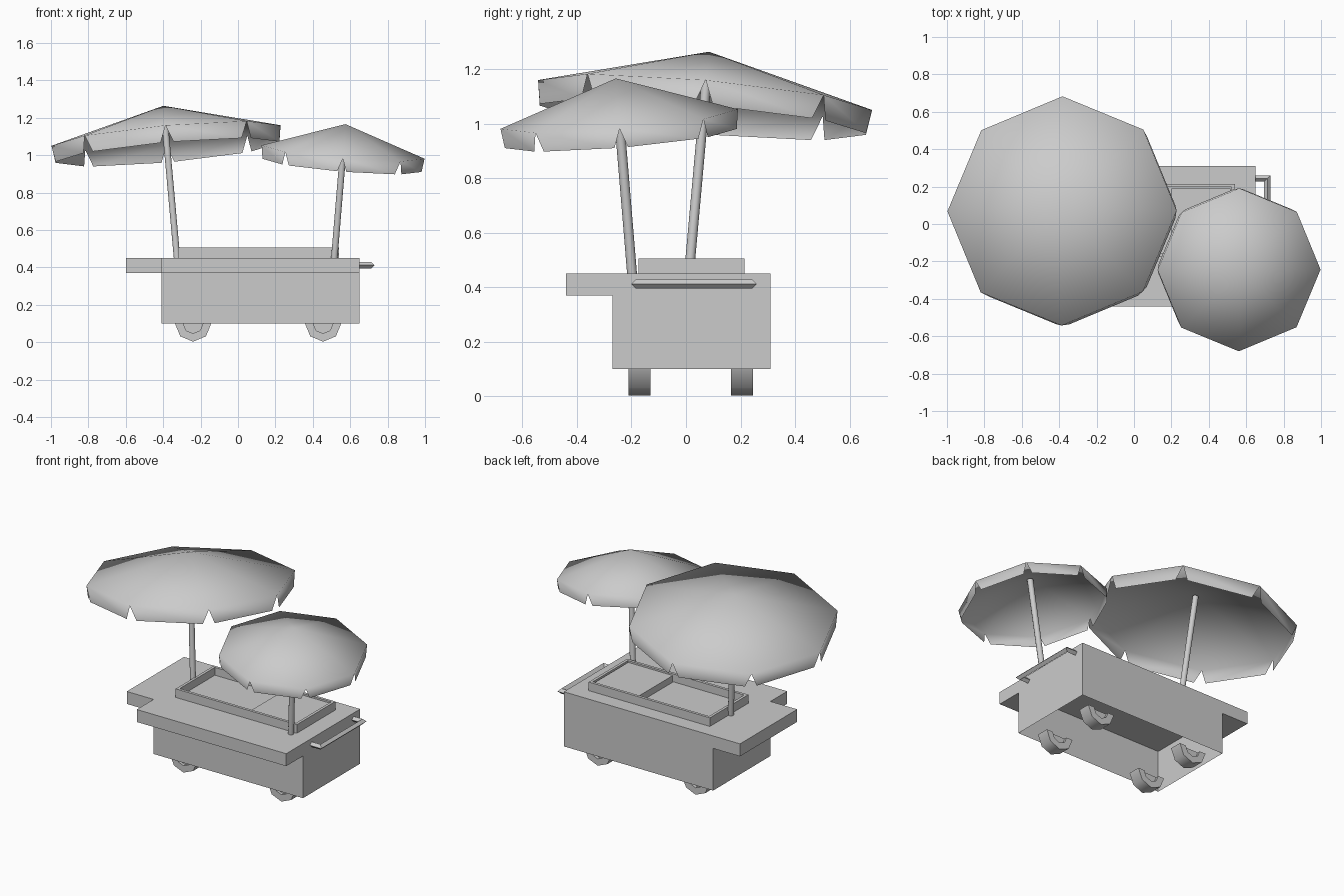
import bpy, bmesh
from math import pi, cos, sin
from mathutils import Vector, Matrix

cube = bpy.data.objects.get("Cube")
if cube:
    bpy.data.objects.remove(cube, do_unlink=True)

grey = bpy.data.materials.new("light_grey")
grey.use_nodes = True
colour = (0.6, 0.6, 0.6, 1)
grey.diffuse_color = colour
grey.node_tree.nodes["Principled BSDF"].inputs["Base Color"].default_value = colour


def finish(bm, name, smooth=None, recalc=True):
    """Turn a bmesh into an object; smooth is the sharp-edge angle."""
    if recalc:
        bmesh.ops.recalc_face_normals(bm, faces=bm.faces)
    mesh = bpy.data.meshes.new(name)
    bm.to_mesh(mesh)
    bm.free()
    mesh.materials.append(grey)
    obj = bpy.data.objects.new(name, mesh)
    bpy.context.collection.objects.link(obj)
    if smooth:
        bpy.ops.object.select_all(action='DESELECT')
        obj.select_set(True)
        bpy.context.view_layer.objects.active = obj
        bpy.ops.object.shade_smooth_by_angle(angle=smooth)
    return obj


def prism(name, outline, z0, z1, caps=True):
    bm = bmesh.new()
    low = [bm.verts.new((x, y, z0)) for x, y in outline]
    high = [bm.verts.new((x, y, z1)) for x, y in outline]
    for i in range(len(outline)):
        j = (i + 1) % len(outline)
        bm.faces.new((low[i], low[j], high[j], high[i]))
    if caps:
        bm.faces.new(low[::-1])
        bm.faces.new(high)
    return finish(bm, name, recalc=caps)


def rect(x0, x1, y0, y1):
    return [(x0, y0), (x1, y0), (x1, y1), (x0, y1)]


# Cart body, open underneath, and the counter with its side and front shelves
LEFT, RIGHT, FRONT, BACK = -0.41, 0.65, -0.27, 0.31
prism("cart_body", rect(LEFT, RIGHT, FRONT, BACK), 0.10, 0.37, caps=False)
prism("counter", [(-0.6, FRONT), (LEFT, FRONT), (LEFT, -0.44), (RIGHT, -0.44),
                  (RIGHT, BACK), (-0.6, BACK)], 0.37, 0.45)

# Raised tray with a sunken well, half covered by a lid
bm = bmesh.new()
tray_box = Matrix.Translation((0.11, 0.02, 0.478)) @ Matrix.Diagonal((0.86, 0.39, 0.055, 1))
bmesh.ops.create_cube(bm, size=1, matrix=tray_box)
top = max(bm.faces, key=lambda f: f.calc_center_median().z)
bmesh.ops.inset_region(bm, faces=[top], thickness=0.025)
walls = bmesh.ops.extrude_face_region(bm, geom=[top])
for v in walls["geom"]:
    if isinstance(v, bmesh.types.BMVert):
        v.co.z -= 0.05
if top.is_valid:
    bmesh.ops.delete(bm, geom=[top], context='FACES_ONLY')
finish(bm, "tray")
prism("tray_lid", rect(0.2, 0.516, -0.151, 0.191), 0.455, 0.498)


# Half wheels with recessed hubs
def wheel(name, x, y):
    bm = bmesh.new()
    hub, rim, deep, wide = 0.053, 0.097, 0.022, 0.04
    profile = [(0, -deep), (hub, -deep), (hub, -wide), (rim, -wide),
               (rim, wide), (hub, wide), (hub, deep), (0, deep)]
    verts = [bm.verts.new((r, s, 0)) for r, s in profile]
    edges = [bm.edges.new(pair) for pair in zip(verts, verts[1:])]
    bmesh.ops.spin(bm, geom=verts + edges, cent=(0, 0, 0), axis=(0, 1, 0),
                   angle=pi, steps=4)
    bmesh.ops.remove_doubles(bm, verts=bm.verts, dist=0.0001)
    bmesh.ops.holes_fill(bm, edges=[e for e in bm.edges if e.is_boundary], sides=0)
    if sum(v.co.z for v in bm.verts) > 0:
        bmesh.ops.rotate(bm, verts=bm.verts, cent=(0, 0, 0),
                         matrix=Matrix.Rotation(pi, 3, 'Y'))
    bmesh.ops.translate(bm, verts=bm.verts, vec=(x, y, 0.1))
    finish(bm, name, smooth=0.87)


for end, x in (("right", -0.24), ("left", 0.455)):
    for side, y in (("front", -0.17), ("back", 0.205)):
        wheel(f"{side}_{end}_wheel", x, y)

# Push handle: a diamond bar with mitred corners
bm = bmesh.new()
radius, up = 0.017, Vector((0, 0, 1))
path = [((RIGHT, -0.183), (0, -1)), ((0.713, -0.183), (1, -1)),
        ((0.713, 0.243), (1, 1)), ((RIGHT, 0.243), (0, 1))]
rings = []
for (x, y), (ox, oy) in path:
    centre, out = Vector((x, y, 0.412)), Vector((ox, oy, 0))
    rings.append([bm.verts.new(centre + radius * d) for d in (out, up, -out, -up)])
for a, b in zip(rings, rings[1:]):
    for i in range(4):
        j = (i + 1) % 4
        bm.faces.new((a[i], a[j], b[j], b[i]))
bm.faces.new(rings[0])
bm.faces.new(rings[-1])
finish(bm, "push_handle")


# Tilted parasol: eight-sided canopy with notched hanging flaps, and its pole
def parasol(name, centre, tilt, radius, height, drop):
    axis = Vector((*tilt, 1)).normalized()
    centre = Vector(centre)
    place = Matrix.Translation(centre) @ up.rotation_difference(axis).to_matrix().to_4x4()

    bm = bmesh.new()
    apex = bm.verts.new((0, 0, height))
    rim = [bm.verts.new((radius * cos(i * pi / 4), radius * sin(i * pi / 4), 0))
           for i in range(8)]
    for i, a in enumerate(rim):
        b = rim[(i + 1) % 8]
        bm.faces.new((apex, a, b))
        down = Vector((0, 0, -drop))
        low_a, low_b = (bm.verts.new(a.co.lerp(b.co, t) + down) for t in (0.08, 0.92))
        bm.faces.new((a, low_a, low_b, b))
    bm.transform(place)
    finish(bm, name + "_canopy", smooth=pi, recalc=False)

    bm = bmesh.new()
    foot = (0.44 - centre.z) / axis.z
    length = height - 0.015 - foot
    bmesh.ops.create_cone(bm, cap_ends=True, segments=10, radius1=0.018,
                          radius2=0.018, depth=length,
                          matrix=place @ Matrix.Translation((0, 0, foot + length / 2)))
    finish(bm, name + "_pole", smooth=0.87)


parasol("large_parasol", (-0.385, 0.07, 1.105), (-0.09, 0.09), 0.615, 0.16, 0.09)
parasol("small_parasol", (0.562, -0.245, 1.017), (0.083, -0.083), 0.437, 0.15, 0.07)
